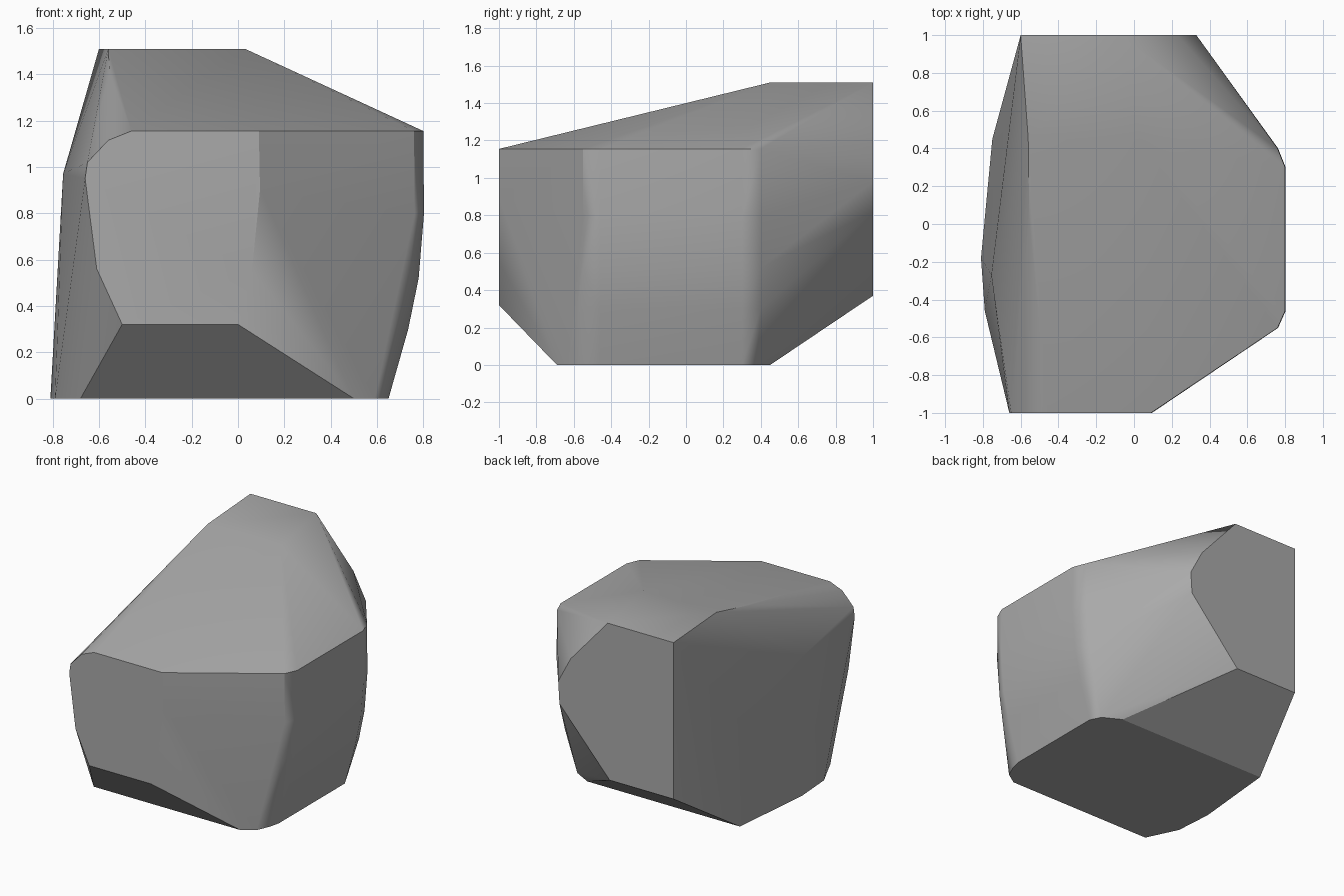
import bpy
import bmesh
from math import radians

if "Cube" in bpy.data.objects:
    bpy.data.objects.remove(bpy.data.objects["Cube"], do_unlink=True)

# Grey stone
stone = bpy.data.materials.new("grey_stone")
stone.use_nodes = True
grey = (0.4, 0.4, 0.4, 1)
stone.diffuse_color = grey
stone.node_tree.nodes["Principled BSDF"].inputs["Base Color"].default_value = grey

# Front and back cut faces, as (x, z)
front_cut = [(-.5, .32), (0, .32), (.06, .55), (.095, .9), (.09, 1.155),
             (-.46, 1.155), (-.56, 1.115), (-.65, 1.02), (-.66, .95), (-.61, .56)]
back_cut = [(-.6, .37), (-.6, 1.51), (-.07, 1.51), (.23, 1.17), (.33, .98),
            (.32, .82), (-.085, .37)]
# Underside, as (x, y)
base = [(-.68, -.69), (.5, -.69), (.59, -.63), (.63, -.54), (.65, -.46), (.65, .3),
        (.61, .38), (.48, .45), (-.75, .45), (-.81, -.18), (-.79, -.46)]
# Bulging right side, as (x, z), swept between its two rounded corners
bulge = [(.735, .3), (.78, .52), (.803, .8), (.8, 1.155)]
# Crown and left shoulder
crown = [(-.56, .45, 1.51), (.03, .45, 1.51), (-.555, .03, 1.405), (-.755, -.27, .97)]

points = [(x, -1, z) for x, z in front_cut]
points += [(x, 1, z) for x, z in back_cut]
points += [(x, y, 0) for x, y in base]
points += crown
for x, z in bulge:
    points += [(x - .04, -.55, z), (x, -.46, z), (x, .3, z), (x - .04, .4, z)]

# Boulder: skin over the cut outlines, with flat areas merged
bm = bmesh.new()
for p in points:
    bm.verts.new(p)
hull = bmesh.ops.convex_hull(bm, input=bm.verts)
spare = {v for v in hull["geom_interior"] + hull["geom_unused"]
         if isinstance(v, bmesh.types.BMVert)}
bmesh.ops.delete(bm, geom=list(spare), context="VERTS")
bmesh.ops.dissolve_limit(bm, angle_limit=radians(1), verts=bm.verts, edges=bm.edges)
bmesh.ops.recalc_face_normals(bm, faces=bm.faces)
mesh = bpy.data.meshes.new("boulder")
bm.to_mesh(mesh)
bm.free()
mesh.materials.append(stone)
boulder = bpy.data.objects.new("boulder", mesh)
bpy.context.collection.objects.link(boulder)

# Smooth worn areas, keep the hard cuts
bpy.ops.object.select_all(action="DESELECT")
boulder.select_set(True)
bpy.context.view_layer.objects.active = boulder
bpy.ops.object.shade_smooth_by_angle(angle=radians(30))
weighted = boulder.modifiers.new("even_shading", "WEIGHTED_NORMAL")
weighted.keep_sharp = True
